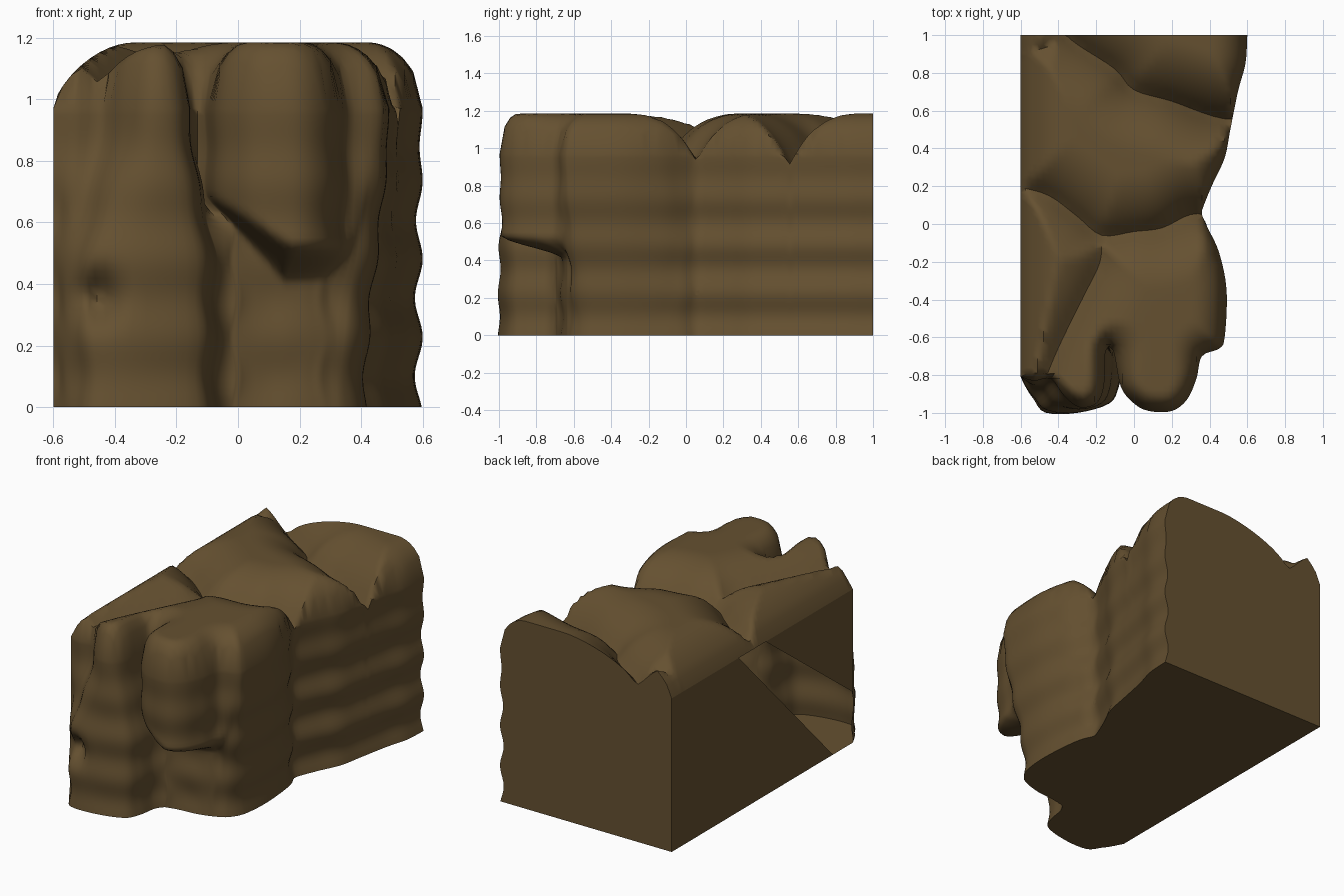
import bpy, bmesh, math
from mathutils import Vector
from mathutils.geometry import delaunay_2d_cdt, intersect_point_line

if "Cube" in bpy.data.objects:
    bpy.data.objects.remove(bpy.data.objects["Cube"])

TOP = 1.185
LEVELS = 44

# Plan outline from the back right corner round the front to the front left corner
UPPER = [(.6, 1), (.59, .85), (.55, .7), (.51, .5), (.48, .35), (.42, .22), (.37, .1), (.36, .05),
         (.39, -.02), (.45, -.15), (.49, -.35), (.48, -.6), (.45, -.66), (.36, -.7), (.33, -.82),
         (.28, -.93), (.2, -.99), (.08, -.99), (0, -.95), (-.07, -.86), (-.11, -.67), (-.15, -.67),
         (-.16, -.86), (-.2, -.95), (-.29, -.97), (-.37, -.91), (-.44, -.82), (-.53, -.83), (-.6, -.81)]
# The front part of the same outline near the ground, below the overhang
LOWER = UPPER[:9] + [(.41, -.15), (.42, -.35), (.4, -.52), (.35, -.6), (.3, -.63), (.26, -.645),
         (.21, -.66), (.16, -.67), (.1, -.675), (.05, -.68), (0, -.69), (-.03, -.7), (-.06, -.75),
         (-.08, -.86), (-.13, -.95), (-.3, -1), (-.47, -1), (-.53, -.93), (-.57, -.87), (-.6, -.81)]
# Creases that divide the top into lobes
CREASES = [
    [(-.38, 1.02), (-.3, .95), (-.1, .82), (0, .71), (.2, .65), (.42, .57), (.6, .54)],
    [(-.62, .2), (-.45, .15), (-.3, .04), (-.17, -.06), (0, -.04), (.15, -.02), (.3, .05), (.45, .05)],
    [(-.17, -.06), (-.18, -.2), (-.25, -.35), (-.35, -.55), (-.42, -.7), (-.48, -.85)],
    [(-.36, .98), (-.48, .93), (-.62, .9)]]


def smooth(a, b, v):
    t = min(1, max(0, (v - a) / (b - a)))
    return t * t * (3 - 2 * t)


def spline(points, counts):
    """Catmull-Rom curve through the points."""
    p = [Vector(q) for q in points]
    p = [p[0] * 2 - p[1]] + p + [p[-1] * 2 - p[-2]]
    out = []
    for i, n in enumerate(counts):
        a, b, c, d = p[i:i + 4]
        for k in range(n):
            t = k / n
            out.append(.5 * (2 * b + (c - a) * t + (2 * a - 5 * b + 4 * c - d) * t ** 2
                             + (3 * b - a - 3 * c + d) * t ** 3))
    return out + [p[-2]]


def distance(p, line):
    best = 9
    for a, b in zip(line, line[1:]):
        q, t = intersect_point_line(p, a, b)
        q = Vector(a).lerp(Vector(b), min(1, max(0, t)))
        best = min(best, (p - q).length)
    return best


def dip(d, r, slope=0):
    """Fall from 0 at r to 1 at the edge: quarter round mixed with a straight slope."""
    t = max(0, 1 - d / r)
    return (1 - math.sqrt(max(0, 1 - t * t))) * (1 - slope) + t * t * slope


counts = [max(1, math.ceil((Vector(a) - Vector(b)).length / .03)) for a, b in zip(UPPER, UPPER[1:])]
upper, lower = spline(UPPER, counts), spline(LOWER, counts)
rim_line = upper + [Vector((-.6, 1))]
crease_lines = [spline(c, [4] * (len(c) - 1)) for c in CREASES]


def height(p):
    r = .18 - .08 * smooth(-.55, -.9, p.y)
    drop = .215 * dip(distance(p, rim_line), r)
    # Broader fall towards the left side
    drop = max(drop, .215 * dip(p.x + .6, .27, .5))
    side = .1 * smooth(0, .45, p.x)
    depths = (.235 + side, .215 + side, .16, .14)
    for line, depth, r in zip(crease_lines, depths, (.32, .32, .3, .25)):
        d = math.hypot(distance(p, line), .012)
        drop = max(drop, depth * dip(d, r, .4))
    return TOP - drop


bm = bmesh.new()

# Rippled side wall with the overhanging front lobe
columns = []
for i, (u, l) in enumerate(zip(upper, lower)):
    last = i == len(upper) - 1
    d = upper[min(i + 1, len(upper) - 1)] - upper[max(i - 1, 0)]
    normal = Vector((1, 0)) if i == 0 else Vector((-d.y, d.x)).normalized()
    rim = height(u)
    column = []
    for k in range(LEVELS + 1):
        t = k / LEVELS
        z = rim * t
        if u.x < -.14:
            blend = smooth(.4, 1, t)
        else:
            lip = .62 - .6 * min(.27, max(0, u.x + .1))
            soft = .4 * smooth(.36, .46, u.x)
            blend = smooth(lip - .05 - soft, lip + .08 + soft, z)
        p = l.lerp(u, blend)
        if not last:
            wave = -math.cos(2 * math.pi * (z - .1) / .255) - 1
            size = .008 + .005 * smooth(-.3, .1, u.y)
            p = p + normal * size * wave * (1 - t ** 4)
            # Small hollow in the front left lobe
            if p.y < -.8:
                p.y += .1 * math.exp(-((p.x + .45) / .05) ** 2 - ((z - .36) / .08) ** 2)
        column.append(bm.verts.new((p.x, p.y, z)))
    columns.append(column)
for a, b in zip(columns, columns[1:]):
    for k in range(LEVELS):
        bm.faces.new((a[k], b[k], b[k + 1], a[k + 1]))

# Lobed top, with points along the creases so that they stay clean
n_left, n_back = 50, 36
border = list(upper)
border += [Vector((-.6, -.81 + 1.81 * k / n_left)) for k in range(1, n_left + 1)]
border += [Vector((-.6 + 1.2 * k / n_back, 1)) for k in range(1, n_back)]
loop = border + border[:1]
grid = []
for line in crease_lines:
    for a, b in zip(line, line[1:]):
        m = max(1, round((b - a).length / .02))
        for p in (a.lerp(b, k / m) for k in range(m)):
            if distance(p, loop) > .01 and all((p - g).length > .008 for g in grid):
                grid.append(p)
for i in range(1, 40):
    for j in range(1, 67):
        p = Vector((-.6 + .03 * i, -1 + .03 * j))
        if distance(p, loop) > .012 and min(distance(p, c) for c in crease_lines) > .016:
            grid.append(p)
n = len(border)
pts, _, tris, *_ = delaunay_2d_cdt(border + grid, [(i, (i + 1) % n) for i in range(n)], [], 1, 1e-5)
top_verts = {}
for tri in tris:
    for i in tri:
        if i not in top_verts:
            top_verts[i] = bm.verts.new((*pts[i], height(pts[i])))
    bm.faces.new([top_verts[i] for i in tri])

# Flat back
back_rim = sorted((v for v in top_verts.values() if v.co.y > .9999 and v.co.x < .5999), key=lambda v: -v.co.x)
corner = bm.verts.new((-.6, 1, 0))
bm.faces.new(columns[0] + back_rim + [corner])

# Flat underside
bm.faces.new([c[0] for c in columns] + [corner])

# Flat left side, open along a slanting gap
for piece in ([(1, 0), (1, .97), (.33, .97), (.62, 0)],
              [(.62, 0), (.33, .97), (-.61, 0)],
              [(.06, .97), (-.81, .97), (-.81, .32)]):
    bm.faces.new([bm.verts.new((-.6, y, z)) for y, z in piece])

bmesh.ops.remove_doubles(bm, verts=bm.verts[:], dist=.0005)
bmesh.ops.recalc_face_normals(bm, faces=bm.faces[:])
mesh = bpy.data.meshes.new("cliff_rock")
bm.to_mesh(mesh)
bm.free()

brown = bpy.data.materials.new("earth brown")
brown.diffuse_color = (.13, .081, .03, 1)
brown.use_nodes = True
brown.node_tree.nodes["Principled BSDF"].inputs["Base Color"].default_value = brown.diffuse_color
mesh.materials.append(brown)
rock = bpy.data.objects.new("cliff_rock", mesh)
bpy.context.collection.objects.link(rock)
bpy.context.view_layer.objects.active = rock
rock.select_set(True)
bpy.ops.object.shade_smooth_by_angle(angle=math.radians(60))
# Keep the flat sides crisp
for poly in mesh.polygons:
    if len(poly.vertices) > 4 or abs(poly.normal.x) > .9999:
        poly.use_smooth = False
